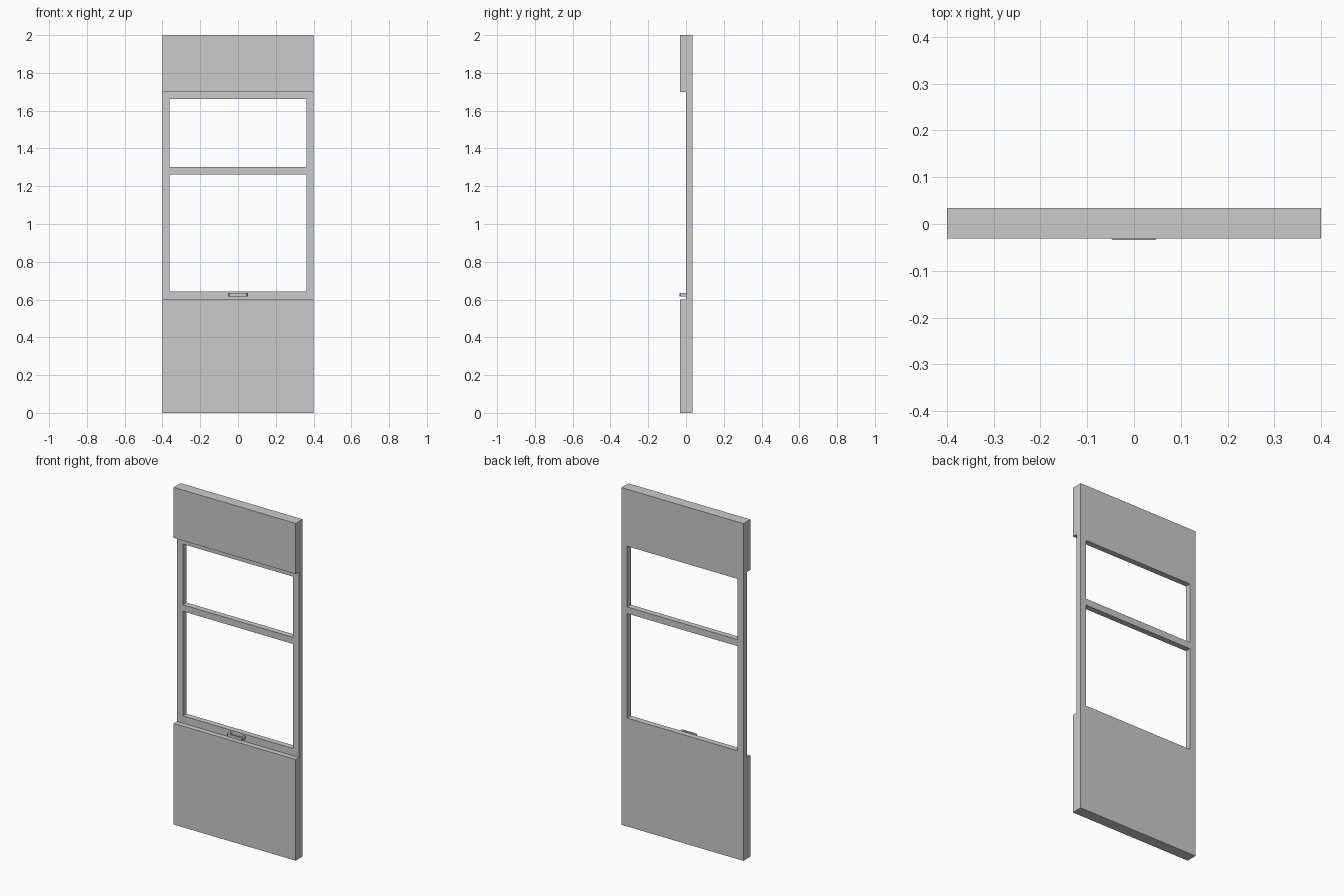
import bpy, bmesh
from mathutils import Vector

if "Cube" in bpy.data.objects:
    bpy.data.objects.remove(bpy.data.objects["Cube"])


def extrude(name, points, offset):
    """Extrude a flat outline into a closed solid."""
    bm = bmesh.new()
    face = bm.faces.new([bm.verts.new(p) for p in points])
    ext = bmesh.ops.extrude_face_region(bm, geom=[face])
    verts = [g for g in ext["geom"] if isinstance(g, bmesh.types.BMVert)]
    bmesh.ops.translate(bm, verts=verts, vec=Vector(offset))
    bmesh.ops.recalc_face_normals(bm, faces=bm.faces)
    mesh = bpy.data.meshes.new(name)
    bm.to_mesh(mesh)
    bm.free()
    obj = bpy.data.objects.new(name, mesh)
    bpy.context.collection.objects.link(obj)
    return obj


HALF_W, BACK, FRONT, RECESS = 0.4, 0.034, -0.031, 0.0

# Wall panel: thick below and above, recessed window band between
profile = [(BACK, 0), (BACK, 2), (FRONT, 2), (FRONT, 1.7),
           (RECESS, 1.7), (RECESS, 0.6), (FRONT, 0.6), (FRONT, 0)]
panel = extrude("window_panel", [(-HALF_W, y, z) for y, z in profile],
                (2 * HALF_W, 0, 0))

# Two open panes cut through the recessed frame
for name, z0, z1 in (("lower_pane", 0.643, 1.263), ("upper_pane", 1.302, 1.662)):
    x = 0.362
    cutter = extrude(name + "_cutter",
                     [(-x, -0.1, z0), (x, -0.1, z0), (x, -0.1, z1), (-x, -0.1, z1)],
                     (0, 0.2, 0))
    mod = panel.modifiers.new(name, "BOOLEAN")
    mod.operation, mod.solver, mod.object = "DIFFERENCE", "EXACT", cutter
    bpy.context.view_layer.objects.active = panel
    bpy.ops.object.modifier_apply(modifier=mod.name)
    bpy.data.objects.remove(cutter, do_unlink=True)

# U-shaped pull handle on the bottom rail
half = [(0.05, RECESS), (0.05, -0.030), (0.046, -0.034)]
inner = [(0.038, -0.024), (0.038, RECESS)]
outline = (half + [(-x, y) for x, y in reversed(half)]
           + [(-x, y) for x, y in reversed(inner)] + inner)
extrude("pull_handle", [(x, y, 0.616) for x, y in outline], (0, 0, 0.018))
